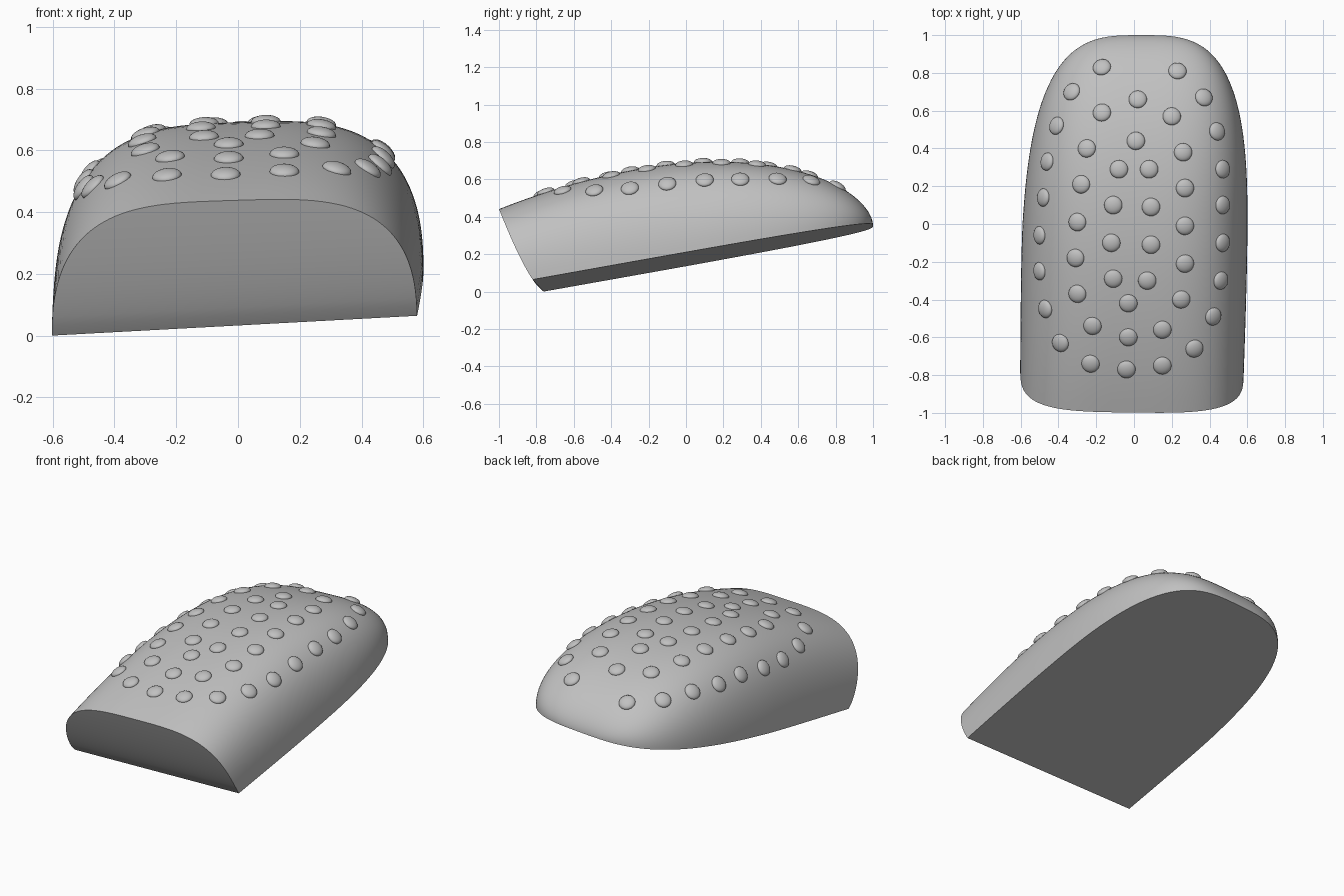
import bpy, bmesh, math
from mathutils import Vector

cube = bpy.data.objects.get("Cube")
if cube:
    bpy.data.objects.remove(cube, do_unlink=True)

grey = bpy.data.materials.new("plain grey")
grey.use_nodes = True
colour = (0.53, 0.53, 0.53, 1)
grey.diffuse_color = colour
grey.node_tree.nodes["Principled BSDF"].inputs["Base Color"].default_value = colour


def base_height(x, y):
    """Tilted flat underside."""
    return 0.173 + 0.063 * x + 0.177 * y


def section(y):
    """Centre, half width, height and roundness of the cross-section at y."""
    y = min(y, 1.0)
    centre = 0.005 + (0.035 if y > 0 else 0.02) * y
    width = 0.598 - 0.01 * min(y, 0) ** 2
    if y > -0.4:
        width *= max(0, 1 - max(0, (y + 0.4) / 1.4) ** 3.3) ** (1 / 3.25)
    if y > -0.25:
        height = 0.525 * max(0, 1 - ((y + 0.25) / 1.25) ** 2) ** (1 / 1.65)
    else:
        height = 0.525 - 0.148 * (y + 0.25) ** 2
    blend = min(1, max(0, -y))
    return centre, width, height, 3.4 + 0.1 * blend, 2.2 + 0.2 * blend


def dome_height(x, y, rise):
    """Surface height, with the crown rolled slightly back to level."""
    return base_height(x, y) + rise * section(y)[2] * (1 - 0.06 * x)


def shell_point(y, angle):
    centre, width, height, p, q = section(y)
    c, s = math.cos(angle), max(0, math.sin(angle))
    x = centre + width * math.copysign(abs(c) ** (2 / p), c)
    return Vector((x, y, dome_height(x, y, s ** (2 / q))))


def front_cut(z):
    """Convex slanted front face, y at height z."""
    return -0.76 - 0.24 * (max(0, z) / 0.443) ** 0.72


def top_height(x, y):
    centre, width, height, p, q = section(y)
    u = min(1, abs(x - centre) / width)
    return dome_height(x, y, (1 - u ** p) ** (1 / q))


def add_object(name, bm, sharp):
    mesh = bpy.data.meshes.new(name)
    bm.normal_update()
    bm.to_mesh(mesh)
    bm.free()
    mesh.materials.append(grey)
    obj = bpy.data.objects.new(name, mesh)
    bpy.context.collection.objects.link(obj)
    bpy.ops.object.select_all(action="DESELECT")
    obj.select_set(True)
    bpy.context.view_layer.objects.active = obj
    bpy.ops.object.shade_smooth_by_angle(angle=math.radians(sharp))


# Domed body lofted from the slanted front to the rounded back
SIDES, STEPS = 64, 48
bm = bmesh.new()
rows = [[] for _ in range(STEPS)]
for i in range(SIDES + 1):
    angle = math.pi * i / SIDES
    start = -0.9
    for _ in range(25):
        start = front_cut(shell_point(start, angle).z)
    for k in range(STEPS):
        t = math.sin(math.pi / 2 * k / STEPS)
        rows[k].append(bm.verts.new(shell_point(start + (1 - start) * t, angle)))
tip = bm.verts.new(shell_point(1, math.pi / 2))
for a, b in zip(rows, rows[1:]):
    for i in range(SIDES):
        bm.faces.new((a[i], a[i + 1], b[i + 1], b[i]))
for i in range(SIDES):
    bm.faces.new((rows[-1][i], rows[-1][i + 1], tip))

# Front face as strips running across
front = rows[0]
for i in range(SIDES // 2 - 1):
    bm.faces.new((front[i], front[i + 1], front[SIDES - i - 1], front[SIDES - i]))
mid = SIDES // 2
bm.faces.new((front[mid - 1], front[mid], front[mid + 1]))

# Flat underside
bm.faces.new([r[0] for r in rows] + [tip] + [r[-1] for r in reversed(rows)])
bmesh.ops.recalc_face_normals(bm, faces=bm.faces)
add_object("domed_body", bm, 35)

# Low rounded studs on the top, listed by column from the right side to the left
columns = [
    [(-.41, .52), (-.46, .33), (-.48, .14), (-.5, -.06), (-.5, -.25), (-.47, -.45), (-.39, -.63)],
    [(-.33, .7), (-.25, .4), (-.28, .21), (-.3, .01), (-.31, -.18), (-.3, -.37), (-.22, -.54), (-.23, -.74)],
    [(-.17, .83), (-.17, .59), (-.08, .29), (-.11, .1), (-.12, -.1), (-.11, -.29)],
    [(.02, .66), (.01, .44), (-.03, -.42), (-.03, -.6), (-.04, -.77)],
    [(.08, .29), (.09, .09), (.09, -.11), (.07, -.3), (.15, -.56), (.15, -.75)],
    [(.23, .81), (.2, .57), (.26, .38), (.27, .19), (.27, -.01), (.27, -.21), (.25, -.4), (.32, -.66)],
    [(.37, .67), (.44, .49), (.47, .29), (.47, .1), (.47, -.1), (.46, -.3), (.42, -.49)],
]
bm = bmesh.new()
e = 0.01
for column in columns:
    for x, y in column:
        normal = Vector(((top_height(x - e, y) - top_height(x + e, y)) / (2 * e),
                         (top_height(x, y - e) - top_height(x, y + e)) / (2 * e), 1))
        turn = normal.to_track_quat("Z", "Y")
        stud = bmesh.ops.create_uvsphere(bm, u_segments=24, v_segments=14, radius=1)
        for v in stud["verts"]:
            v.co = turn @ Vector((v.co.x * 0.048, v.co.y * 0.048, v.co.z * 0.022))
            v.co += Vector((x, y, top_height(x, y)))
add_object("studs", bm, 60)
